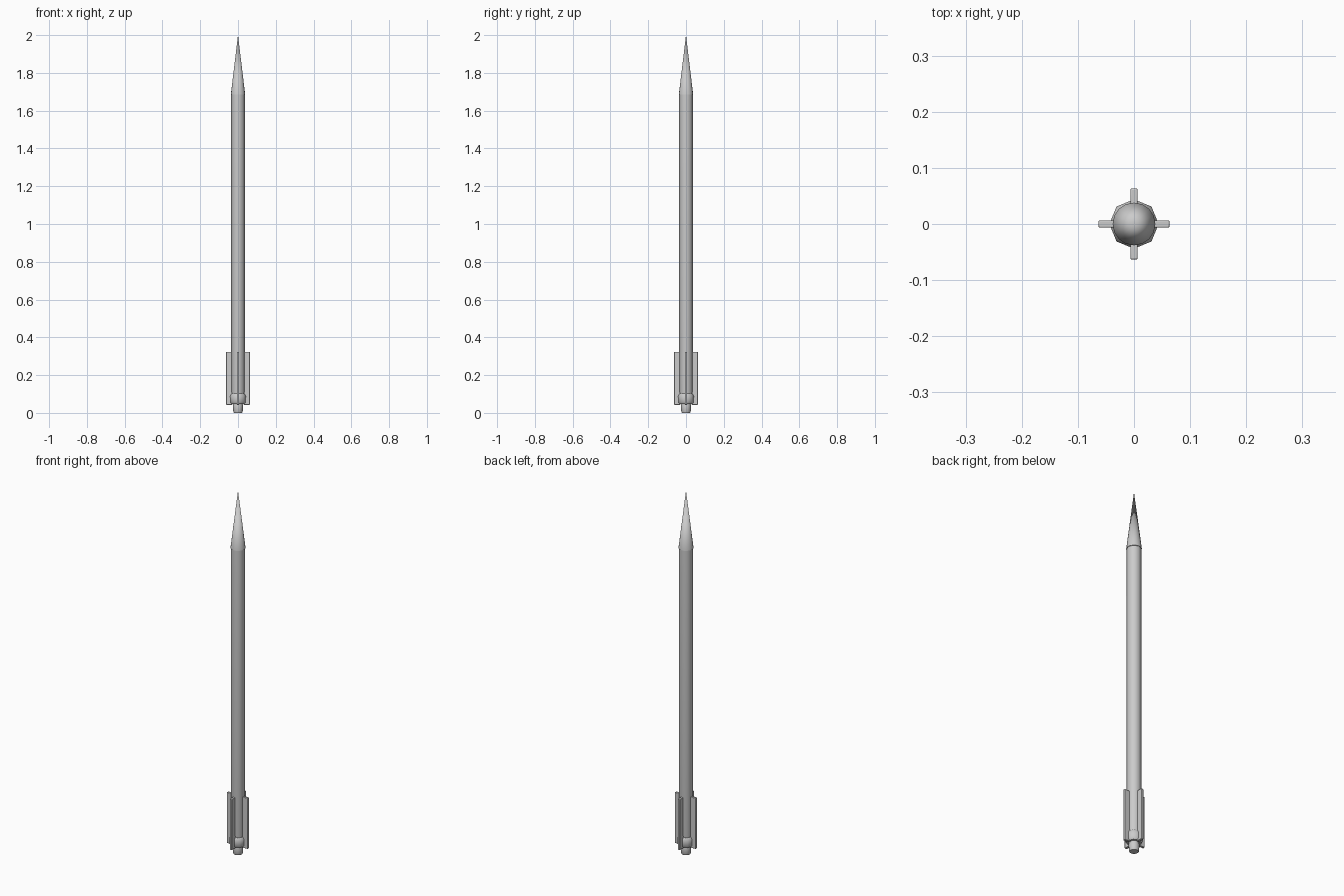
import bpy, bmesh, math

if "Cube" in bpy.data.objects:
    bpy.data.objects.remove(bpy.data.objects["Cube"])


def lathe(name, profile, sides, angle=50):
    """Revolve (radius, z) points about z, closing open ends."""
    bm = bmesh.new()
    rings = []
    for r, z in profile:
        if r == 0:
            rings.append([bm.verts.new((0, 0, z))])
        else:
            rings.append([bm.verts.new((r * math.cos(2 * math.pi * i / sides),
                                        r * math.sin(2 * math.pi * i / sides), z))
                          for i in range(sides)])
    for a, b in zip(rings, rings[1:]):
        for i in range(sides):
            j = (i + 1) % sides
            if len(b) == 1:
                bm.faces.new((a[i], a[j], b[0]))
            else:
                bm.faces.new((a[i], a[j], b[j], b[i]))
    for ring in (rings[0], rings[-1]):
        if len(ring) > 1:
            bm.faces.new(ring)
    bmesh.ops.recalc_face_normals(bm, faces=bm.faces)
    return finish(name, bm, angle)


def finish(name, bm, angle):
    mesh = bpy.data.meshes.new(name)
    bm.to_mesh(mesh)
    bm.free()
    obj = bpy.data.objects.new(name, mesh)
    bpy.context.collection.objects.link(obj)
    bpy.ops.object.select_all(action='DESELECT')
    obj.select_set(True)
    bpy.context.view_layer.objects.active = obj
    bpy.ops.object.shade_smooth_by_angle(angle=math.radians(angle))
    return obj


# Long slim shaft, tapering into the tail
lathe("shaft", [(0.026, 0.045), (0.036, 0.11), (0.036, 1.69)], 8)

# Pointed nose, slightly wider than the shaft
lathe("nose_cone", [(0.038, 1.685), (0, 2.0)], 16)

# Faceted collar around the tail
lathe("tail_collar", [(0.037, 0.048), (0.043, 0.056), (0.044, 0.09),
                      (0.037, 0.102)], 8)

# Round exhaust stub
lathe("nozzle", [(0.022, 0), (0.025, 0.005), (0.026, 0.04), (0.023, 0.05)], 16)

# Four upright fins
for k in range(4):
    bm = bmesh.new()
    bmesh.ops.create_cube(bm, size=1)
    for v in bm.verts:
        v.co = (0.046 + v.co.x * 0.034, v.co.y * 0.013, 0.183 + v.co.z * 0.28)
    fin = finish(f"fin_{k + 1}", bm, 40)
    fin.rotation_euler.z = k * math.pi / 2
    bevel = fin.modifiers.new("soft_edges", 'BEVEL')
    bevel.width = 0.002
    bevel.segments = 2
